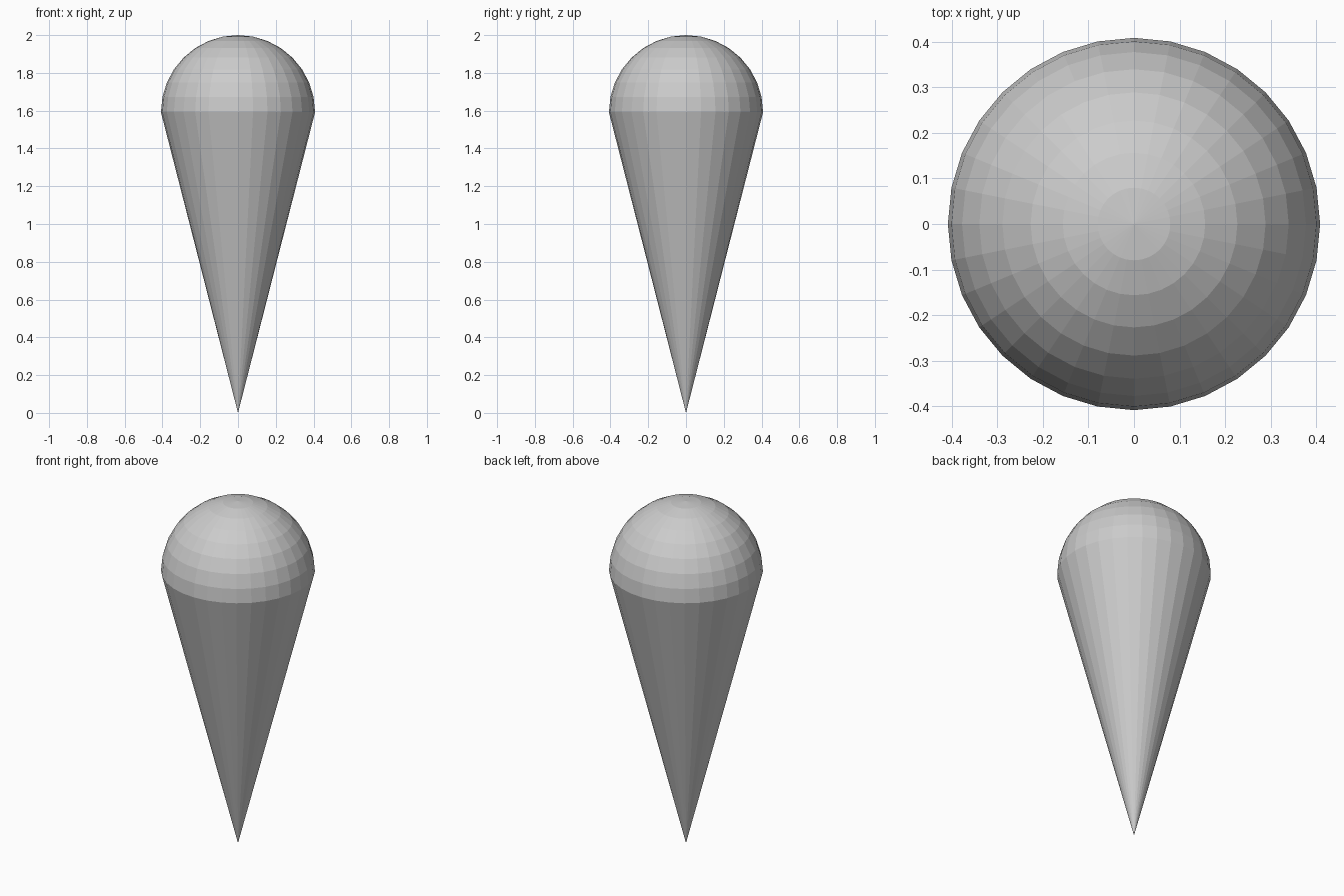
import bpy, bmesh
from mathutils import Matrix

if "Cube" in bpy.data.objects:
    bpy.data.objects.remove(bpy.data.objects["Cube"])

SIDES = 32
R = 0.408            # rim radius
RIM_Z = 2.0 - R      # height where the dome meets the cone


def add_object(name, bm):
    bmesh.ops.recalc_face_normals(bm, faces=bm.faces)
    mesh = bpy.data.meshes.new(name)
    bm.to_mesh(mesh)
    bm.free()
    obj = bpy.data.objects.new(name, mesh)
    bpy.context.collection.objects.link(obj)


# Long pointed cone and the upper half of a sphere, welded at the rim
bm = bmesh.new()
bmesh.ops.create_uvsphere(bm, u_segments=SIDES, v_segments=16, radius=R,
                          matrix=Matrix.Translation((0, 0, RIM_Z)))
lower = [v for v in bm.verts if v.co.z < RIM_Z - 0.001]
bmesh.ops.delete(bm, geom=lower, context='VERTS')

# Cone sides run from the open rim down to a single tip
rim = [e for e in bm.edges if e.is_boundary]
new = bmesh.ops.extrude_edge_only(bm, edges=rim)["geom"]
tip = [g for g in new if isinstance(g, bmesh.types.BMVert)]
bmesh.ops.pointmerge(bm, verts=tip, merge_co=(0, 0, 0))
add_object("domed_cone", bm)
